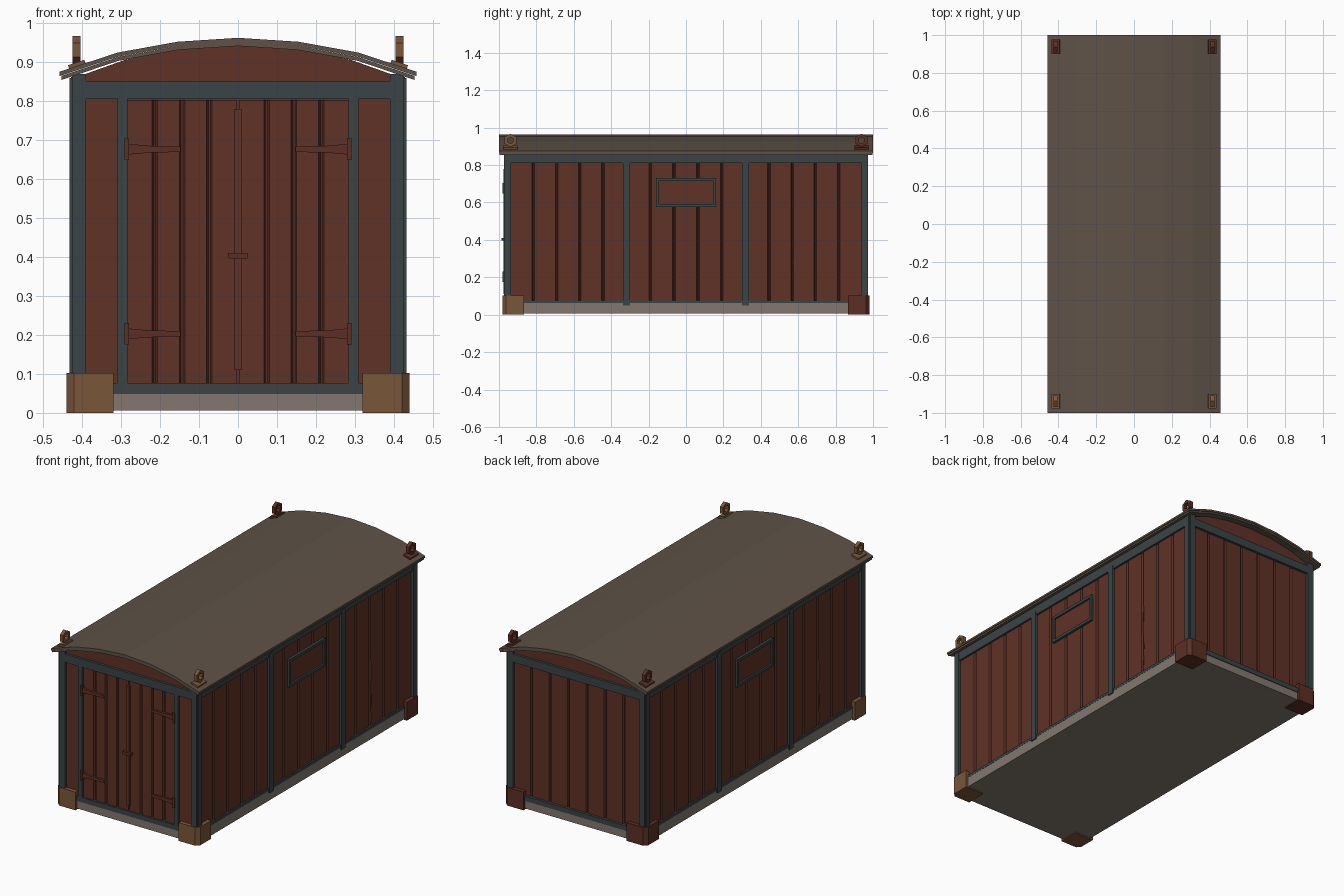
import bpy, bmesh, math
from mathutils import Matrix, Vector

cube = bpy.data.objects.get("Cube")
if cube:
    bpy.data.objects.remove(cube, do_unlink=True)


def material(name, hexcode):
    rgb = [int(hexcode[i:i + 2], 16) / 255 for i in (0, 2, 4)]
    col = [((c + .055) / 1.055) ** 2.4 for c in rgb] + [1]
    m = bpy.data.materials.new(name)
    m.diffuse_color = col
    m.use_nodes = True
    m.node_tree.nodes["Principled BSDF"].inputs["Base Color"].default_value = col
    return m


WOOD = material("red brown wood", "5e3226")
FRAME = material("dark slate frame", "3a4445")
ROOF = material("grey brown roof", "5e5247")
BASE = material("grey base", "82786e")
TAN = material("tan metal", "7a5639")
RUST = material("rust red metal", "5c2f25")


def finish(name, bm, mat):
    bmesh.ops.recalc_face_normals(bm, faces=bm.faces)
    me = bpy.data.meshes.new(name)
    bm.to_mesh(me)
    bm.free()
    me.materials.append(mat)
    ob = bpy.data.objects.new(name, me)
    bpy.context.collection.objects.link(ob)
    return ob


def box(name, mat, x, y, z):
    """Box from (min, max) pairs."""
    bm = bmesh.new()
    bmesh.ops.create_cube(bm, size=1)
    for v in bm.verts:
        v.co = [a + (b - a) * (c + .5) for (a, b), c in zip((x, y, z), v.co)]
    return finish(name, bm, mat)


def prism(name, mat, points, depth, matrix=Matrix()):
    """Closed outline in XY, extruded along local Z, then placed."""
    bm = bmesh.new()
    face = bm.faces.new([bm.verts.new((u, v, 0)) for u, v in points])
    ext = bmesh.ops.extrude_face_region(bm, geom=[face])["geom"]
    moved = [e for e in ext if isinstance(e, bmesh.types.BMVert)]
    bmesh.ops.translate(bm, verts=moved, vec=(0, 0, depth))
    bm.transform(matrix)
    return finish(name, bm, mat)


def planks(name, u0, u1, count, z0, z1, plane, angle):
    """Plank panel with V grooves; angle turns the outside from -y."""
    w, g, d = (u1 - u0) / count, .007, .01
    top = [(u0, 0)]
    for i in range(1, count):
        u = u0 + i * w
        top += [(u - g, 0), (u - g / 3, d), (u + g / 3, d), (u + g, 0)]
    top += [(u1, 0), (u1, .02), (u0, .02)]
    place = Matrix.Rotation(angle, 4, 'Z') @ Matrix.Translation((0, -plane, z0))
    prism(name, WOOD, top, z1 - z0, place)


UPRIGHT = Matrix.Rotation(math.pi / 2, 4, 'X')   # XY outline into XZ, depth to -y
SIDES = (("left", 1), ("right", -1))
ENDS = (("front", -1, TAN), ("back", 1, RUST))


def span(s, a, b):
    return tuple(sorted((s * a, s * b)))


# Base slab and inner body
box("base_slab", BASE, (-.425, .425), (-.968, .968), (.006, .068))
box("inner_body", WOOD, (-.4, .4), (-.945, .945), (.06, .86))

# Curved two-layer roof
arc = [(0, .963), (.155, .953), (.31, .925), (.458, .876)]


def roof_layer(name, top, bottom, half, length):
    pts = [(x * half, z - top) for x, z in arc]
    low = [(x * half, z - bottom) for x, z in arc]
    outline = ([(-x, z) for x, z in pts[:0:-1]] + pts
               + low[::-1] + [(-x, z) for x, z in low[1:]])
    prism(name, ROOF, outline, 2 * length, Matrix.Translation((0, length, 0)) @ UPRIGHT)


roof_layer("roof_cover", 0, .011, 1, 1)
roof_layer("roof_boards", .011, .021, .99, .997)

# Gable infill under the roof
gable = [(x * .93, z - .018) for x, z in arc]
gable = [(-x, z) for x, z in gable[:0:-1]] + gable + [(.426, .84), (-.426, .84)]
prism("gable_infill", WOOD, gable, 1.916, Matrix.Translation((0, .958, 0)) @ UPRIGHT)

# Plank walls
for name, s in SIDES:
    for part, a, b in (("front", -.94, -.32), ("middle", -.32, .32), ("rear", .32, .94)):
        planks(f"{name}_{part}_planks", a, b, 5, .07, .83, .418, s * math.pi / 2)
planks("back_planks", -.4, .4, 7, .07, .83, .958, math.pi)
for name, s in SIDES:
    a, b = span(s, .003, .284)
    planks(f"{name}_door", a, b, 4, .077, .803, .962, 0)
    box(f"{name}_front_panel", WOOD, span(s, .3, .4), (-.958, -.94), (.07, .83))

# Slate frame
for name, s in SIDES:
    for end, e, _ in ENDS:
        box(f"{end}_{name}_post", FRAME, span(s, .39, .426), span(e, .935, .974), (.06, .87))
        box(f"{end}_{name}_post_cover", FRAME, span(s, .4, .433), span(e, .935, .968), (.06, .86))
        box(f"{name}_{end}_mid_post", FRAME, span(s, .41, .431), (e * .318 - .019, e * .318 + .019), (.05, .83))
    box(f"{name}_top_beam", FRAME, span(s, .4, .429), (-.95, .95), (.81, .862))
    box(f"{name}_bottom_beam", FRAME, span(s, .4, .426), (-.95, .95), (.062, .077))
    box(f"{name}_door_post", FRAME, span(s, .284, .31), (-.972, -.94), (.07, .81))
for end, e, _ in ENDS:
    box(f"{end}_top_beam", FRAME, (-.4, .4), span(e, .94, .972), (.806, .852))
    box(f"{end}_bottom_beam", FRAME, (-.4, .4), span(e, .94, .972), (.05, .077))

# Side windows: closed shutter in a slate frame
for name, s in SIDES:
    box(f"{name}_window_shutter", WOOD, span(s, .405, .422), (-.15, .15), (.585, .72))
    for i, z in enumerate((.575, .715)):
        box(f"{name}_window_rail_{i}", FRAME, span(s, .41, .432), (-.16, .16), (z, z + .016))
    for i, y in enumerate((-.16, .146)):
        box(f"{name}_window_stile_{i}", FRAME, span(s, .41, .431), (y, y + .014), (.58, .725))

# Split in one board on each side
crack = [(0, .1), (.006, .24), (-.002, .27), (.003, .48)]
outline = crack + [(u + .003, z) for u, z in crack[::-1]]
for name, s in SIDES:
    turn = Matrix.Rotation(s * math.pi / 2, 4, 'Z')
    prism(f"{name}_board_split", WOOD, outline, .004,
          turn @ Matrix.Translation((.575, -.416, 0)) @ UPRIGHT)

# Door fittings: centre strip, latch and strap hinges
box("door_centre_strip", WOOD, (-.009, .009), (-.976, -.955), (.11, .78))
box("door_latch", RUST, (-.025, .025), (-.986, -.97), (.396, .411))
strap = [(.284, -.014), (.284, .014), (.23, .009), (.147, .007), (.147, -.007), (.23, -.009)]
for name, s in SIDES:
    for level, z in (("lower", .203), ("upper", .677)):
        prism(f"{name}_{level}_strap", RUST, [(s * x, z + h) for x, h in strap], .014,
              Matrix.Translation((0, -.96, 0)) @ UPRIGHT)
        box(f"{name}_{level}_hinge", RUST, span(s, .28, .292), (-.98, -.96), (z - .028, z + .028))

# Corner blocks with a chamfered outer edge, and lifting eyes on the roof
block = [(.32, .865), (.44, .865), (.44, .962), (.421, .981), (.32, .981)]
for name, s in SIDES:
    for end, e, metal in ENDS:
        prism(f"{end}_{name}_corner_block", metal, [(s * x, e * y) for x, y in block], .102)
        tilt = Matrix.Rotation(s * math.radians(18), 4, 'Y')
        foot = box(f"{end}_{name}_eye_foot", metal, (-.022, .022), (-.038, .038), (-.006, .008))
        foot.data.transform(Matrix.Translation((s * .413, e * .938, .892)) @ tilt)
        # Six-sided ring standing along the roof edge
        bm = bmesh.new()
        rings = []
        for x, r in ((-.01, .036), (.01, .036), (.01, .018), (-.01, .018)):
            rings.append([bm.verts.new((s * .415 + x, e * .938 + r * math.sin(k * math.pi / 3),
                                        .932 + r * math.cos(k * math.pi / 3))) for k in range(6)])
        for j in range(4):
            a, b = rings[j], rings[(j + 1) % 4]
            for k in range(6):
                n = (k + 1) % 6
                bm.faces.new((a[k], a[n], b[n], b[k]))
        finish(f"{end}_{name}_lifting_eye", bm, metal)
